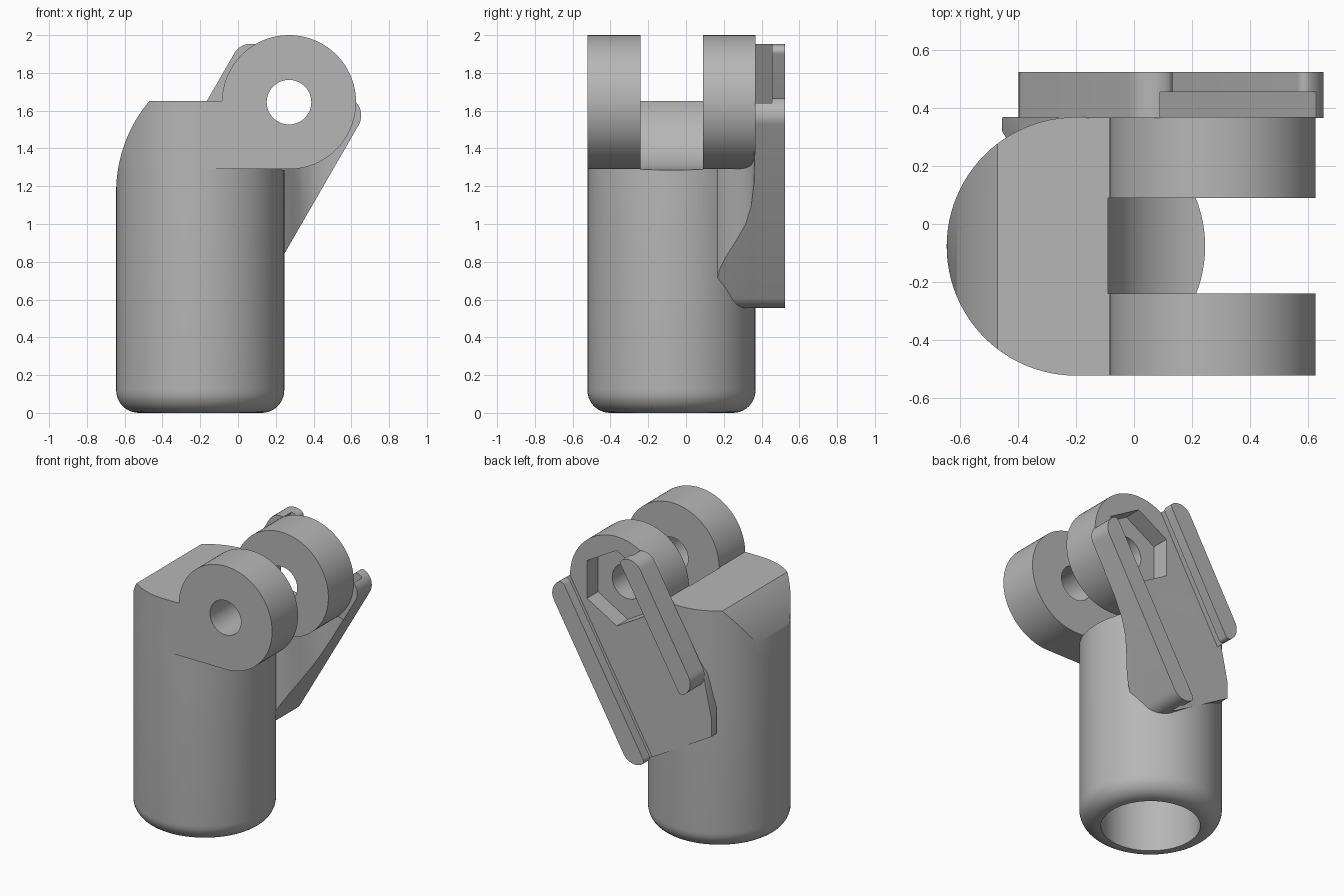
import bpy, bmesh
from math import sin, cos, pi, radians, sqrt
from mathutils import Vector

old = bpy.data.objects.get("Cube")
if old:
    bpy.data.objects.remove(old, do_unlink=True)

grey = bpy.data.materials.new("plain grey")
grey.use_nodes = True
grey.diffuse_color = (0.47, 0.47, 0.47, 1)
grey.node_tree.nodes["Principled BSDF"].inputs["Base Color"].default_value = (0.47, 0.47, 0.47, 1)

PX, PZ = 0.27, 1.645          # pivot axis
CX, CY, R = -0.2, -0.077, 0.445  # barrel axis and radius
BACK = CY + R
LUG = 0.355
S = sqrt(3) / 2


# Mappings from a flat outline plus height to model space
def flat(a, b, h):
    return (a, b, h)


def upright(a, b, h):
    return (a, h, b)


def tilted(u, v, h):
    return (PX + S * u + v / 2, h, PZ - u / 2 + S * v)


def finish(name, bm):
    bmesh.ops.recalc_face_normals(bm, faces=bm.faces)
    mesh = bpy.data.meshes.new(name)
    bm.to_mesh(mesh)
    bm.free()
    ob = bpy.data.objects.new(name, mesh)
    bpy.context.collection.objects.link(ob)
    mesh.materials.append(grey)
    return ob


def prism(name, pts, plane, lo, hi):
    bm = bmesh.new()
    base = bm.faces.new([bm.verts.new(plane(a, b, lo)) for a, b in pts])
    res = bmesh.ops.extrude_face_region(bm, geom=[base])
    shift = Vector(plane(0, 0, hi)) - Vector(plane(0, 0, lo))
    verts = [g for g in res["geom"] if isinstance(g, bmesh.types.BMVert)]
    bmesh.ops.translate(bm, verts=verts, vec=shift)
    return finish(name, bm)


def arc(cx, cy, r, a0, a1, n):
    return [(cx + r * cos(radians(a0 + (a1 - a0) * i / n)),
             cy + r * sin(radians(a0 + (a1 - a0) * i / n))) for i in range(n + 1)]


def circle(cx, cy, r, n=96, turn=0):
    return arc(cx, cy, r, turn, turn + 360, n)[:-1]


def box(a0, a1, b0, b1):
    return [(a0, b0), (a1, b0), (a1, b1), (a0, b1)]


def combine(ob, other, op):
    mod = ob.modifiers.new("join", "BOOLEAN")
    mod.operation, mod.object, mod.solver = op, other, "EXACT"
    bpy.context.view_layer.objects.active = ob
    bpy.ops.object.modifier_apply(modifier=mod.name)
    bpy.data.objects.remove(other, do_unlink=True)


def smooth(ob):
    bpy.ops.object.select_all(action="DESELECT")
    ob.select_set(True)
    bpy.context.view_layer.objects.active = ob
    bpy.ops.object.shade_smooth_by_angle(angle=radians(28))


def hex_cutter():
    return prism("hex_cutter", circle(PX, PZ, 0.26, 6, 30), upright, BACK - 0.12, BACK + 0.05)


# Barrel: turned profile with a rounded foot and a blind bore
profile = [(0, 1.15), (0.31, 1.15), (0.31, 0)]
profile += arc(R - 0.12, 0.12, 0.12, -90, 0, 10) + [(R, 1.3), (0, 1.3)]
bm = bmesh.new()
verts = [bm.verts.new((CX + r, CY, z)) for r, z in profile]
edges = [bm.edges.new(p) for p in zip(verts, verts[1:])]
bmesh.ops.spin(bm, geom=verts + edges, cent=(CX, CY, 0), axis=(0, 0, 1),
               angle=2 * pi, steps=96, use_duplicate=False)
bmesh.ops.remove_doubles(bm, verts=bm.verts, dist=0.0005)
body = finish("body", bm)

# Head: half-round block running forward into the lugs
plan = arc(CX, CY, R, 90, 270, 48) + [(PX, CY - R), (PX, BACK)]
combine(body, prism("head", plan, flat, PZ - LUG, 1.65), "UNION")
combine(body, prism("lug_disc", circle(PX, PZ, LUG), upright, CY - R, BACK), "UNION")

# Slot between the lugs, pivot hole, nut recess
slot = prism("slot", circle(PX, PZ, LUG + 0.005), upright, -0.24, 0.09)
combine(body, slot, "DIFFERENCE")
combine(body, prism("hole", circle(PX, PZ, 0.118, 64), upright, -1, 1), "DIFFERENCE")
combine(body, hex_cutter(), "DIFFERENCE")

# Curved shoulder on the side away from the lugs
shoulder = arc(0.101, 1.17, 0.746, 180, 137, 24) + [(-0.8, 1.7), (-0.8, 1.17)]
combine(body, prism("shoulder", shoulder, upright, -1, 1), "DIFFERENCE")
smooth(body)

# Slanted backing plate blended into the barrel
foot = arc(0.28, -0.98, 0.1, 0, -90, 8)
foot += arc(-0.2, -1.03, 0.05, -90, -160, 6)
foot += [(-0.36, -0.7), (-0.36, -0.3), (0.38, -0.1)]
plate = prism("backing_plate", foot, tilted, 0.05, BACK)
outer = [(0.15, 0.155), (0.2, 0.18), (0.24, 0.215), (0.29, 0.27), (0.335, 0.315),
         (0.39, 0.345), (0.46, 0.36), (0.6, 0.364), (0.6, 0.4), (-0.44, 0.4),
         (-0.455, 0.36), (-0.455, 0.32), (-0.43, 0.28)]
blend = outer + arc(CX, CY, 0.4, 123, 33, 24)
combine(plate, prism("blend", blend, flat, 0.2, 1.8), "INTERSECT")

# Sloped underside of the plate
bm = bmesh.new()
tri = [(-1.09, 0.29), (-0.85, 0.08), (-1.3, 0.08), (-1.3, 0.29)]
ends = [[bm.verts.new(tilted(u, v, y)) for v, y in tri] for u in (-0.7, 0.7)]
for ring in ends:
    bm.faces.new(ring)
for i in range(4):
    j = (i + 1) % 4
    bm.faces.new((ends[0][i], ends[0][j], ends[1][j], ends[1][i]))
combine(plate, finish("underside", bm), "DIFFERENCE")
combine(plate, hex_cutter(), "DIFFERENCE")
smooth(plate)

# Two lipped rails that guide a sliding insert
for name, side, low in (("right_rail", -1, -0.75), ("left_rail", 1, -1.08)):
    top = 0.18
    outline = arc(0.28, low + 0.1, 0.1, -90, 0, 10) + arc(0.28, top - 0.1, 0.1, 0, 90, 10)
    outline += arc(0.28, top - 0.03, 0.03, 90, 180, 5) + arc(0.28, low + 0.03, 0.03, 180, 270, 5)
    outline = [(side * u, v) for i, (u, v) in enumerate(outline)
               if i == 0 or (u, v) != outline[i - 1]]
    rail = prism(name, outline, tilted, BACK - 0.003, 0.523)
    bmw = bmesh.new()
    bmw.from_mesh(rail.data)
    bmesh.ops.remove_doubles(bmw, verts=bmw.verts, dist=0.0001)
    bmw.to_mesh(rail.data)
    bmw.free()
    combine(rail, prism("groove", box(-0.31, 0.31, -1.5, 0.5), tilted, 0.2, 0.455), "DIFFERENCE")
    smooth(rail)
